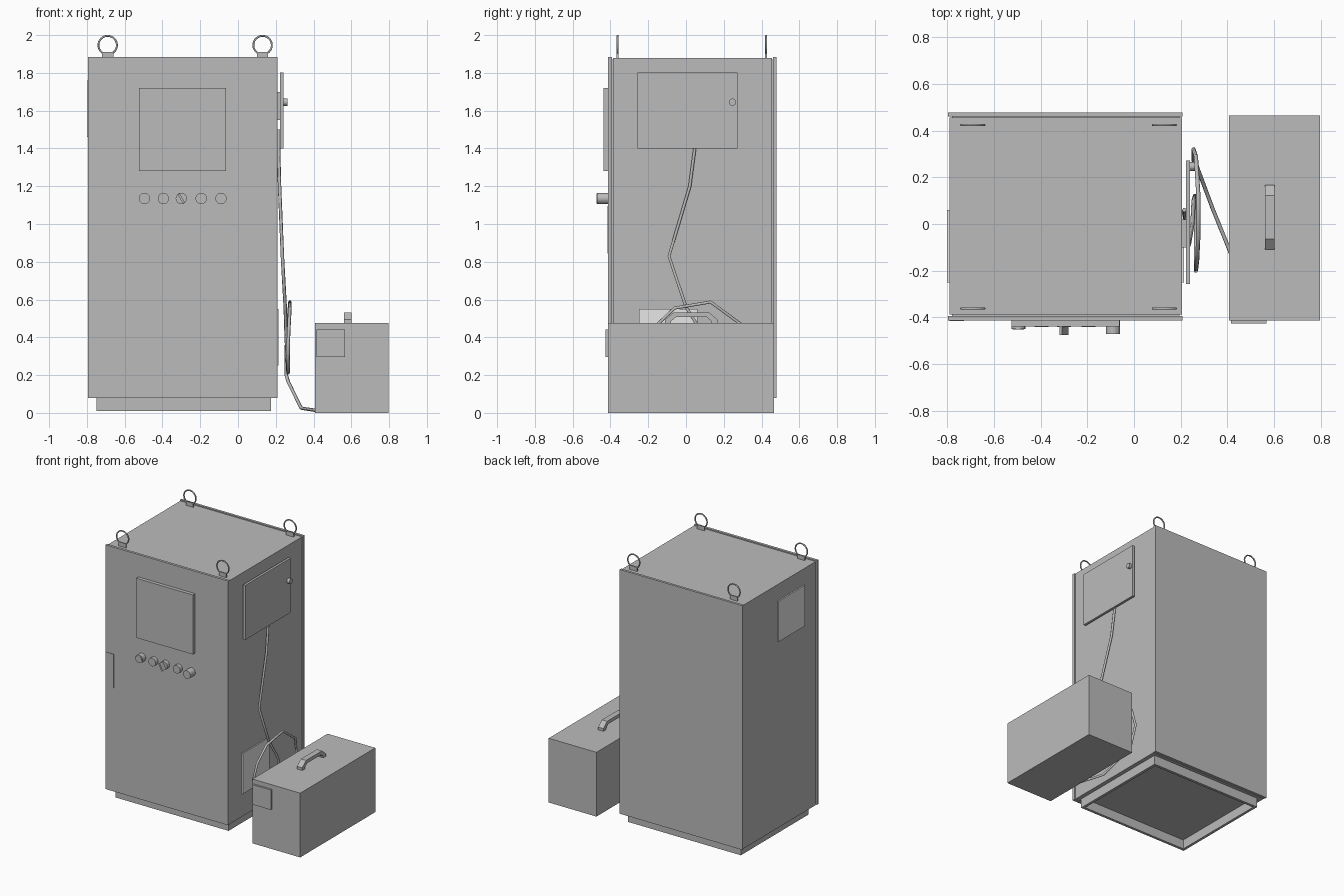
import bpy
import bmesh
from math import radians, pi
from mathutils import Matrix, Vector

old = bpy.data.objects.get("Cube")
if old:
    bpy.data.objects.remove(old, do_unlink=True)


def material(name, value):
    m = bpy.data.materials.new(name)
    m.use_nodes = True
    colour = (value, value, value, 1)
    m.diffuse_color = colour
    m.node_tree.nodes["Principled BSDF"].inputs["Base Color"].default_value = colour
    return m


grey = material("painted grey", 0.5)
pale = material("pale filter grey", 0.8)


def finish(name, bm, mat=grey):
    bmesh.ops.recalc_face_normals(bm, faces=bm.faces)
    mesh = bpy.data.meshes.new(name)
    bm.to_mesh(mesh)
    bm.free()
    mesh.materials.append(mat)
    ob = bpy.data.objects.new(name, mesh)
    bpy.context.collection.objects.link(ob)
    return ob


def box(name, x, y, z, mat=grey):
    bm = bmesh.new()
    size = Matrix.Diagonal((x[1] - x[0], y[1] - y[0], z[1] - z[0], 1))
    mid = Vector((sum(x), sum(y), sum(z))) / 2
    bmesh.ops.create_cube(bm, size=1, matrix=Matrix.Translation(mid) @ size)
    return finish(name, bm, mat)


def cylinder(name, centre, radius, depth, axis, sides=16):
    bm = bmesh.new()
    turn = Matrix.Rotation(pi / 2, 4, "X" if axis == "Y" else "Y")
    bmesh.ops.create_cone(bm, cap_ends=True, segments=sides, radius1=radius,
                          radius2=radius, depth=depth,
                          matrix=Matrix.Translation(centre) @ turn)
    return finish(name, bm)


def prism(name, profile, x):
    """Extrude a (y, z) outline between two x positions."""
    bm = bmesh.new()
    face = bm.faces.new([bm.verts.new((x[0], y, z)) for y, z in profile])
    new = bmesh.ops.extrude_face_region(bm, geom=[face])["geom"]
    moved = [v for v in new if isinstance(v, bmesh.types.BMVert)]
    bmesh.ops.translate(bm, verts=moved, vec=(x[1] - x[0], 0, 0))
    return finish(name, bm)


# Cabinet shell, door and back panel with narrow seams
box("cabinet_body", (-0.79, 0.205), (-0.387, 0.455), (0.08, 1.88))
box("door_seal", (-0.78, 0.195), (-0.395, -0.38), (0.09, 1.87))
box("front_door", (-0.795, 0.208), (-0.412, -0.393), (0.08, 1.885))
box("back_seal", (-0.78, 0.195), (0.45, 0.465), (0.09, 1.87))
box("back_panel", (-0.795, 0.208), (0.46, 0.478), (0.08, 1.885))

# Hollow plinth made of four rails
for side, x in (("left", 0.155), ("right", -0.75)):
    box("plinth_rail_" + side, (x, x + 0.02), (-0.36, 0.43), (0.01, 0.08))
for side, y in (("front", -0.36), ("back", 0.41)):
    box("plinth_rail_" + side, (-0.75, 0.175), (y, y + 0.02), (0.01, 0.08))

# Lifting eyes on the four roof corners
for x in (-0.69, 0.13):
    for y in (-0.362, 0.424):
        box("lifting_eye_foot", (x - 0.03, x + 0.03), (y - 0.005, y + 0.005), (1.875, 1.91))
        bpy.ops.mesh.primitive_torus_add(
            major_radius=0.049, minor_radius=0.005, major_segments=32, minor_segments=8,
            location=(x, y, 1.947), rotation=(pi / 2, 0, 0))
        ring = bpy.context.object
        ring.name = "lifting_eye"
        ring.data.materials.append(grey)
        bpy.ops.object.shade_smooth_by_angle(angle=radians(50))

# Front screen, row of controls and door latch
box("front_screen", (-0.525, -0.063), (-0.438, -0.41), (1.28, 1.72))
for x, reach in ((-0.495, 0.04), (-0.395, 0.03), (-0.3, 0.03), (-0.195, 0.03), (-0.09, 0.06)):
    cylinder("control_button", (x, -0.41 - reach / 2, 1.135), 0.03, reach, "Y")
cylinder("button_collar", (-0.495, -0.425, 1.135), 0.024, 0.055, "Y")
grip = box("selector_grip", (-0.006, 0.006), (-0.475, -0.435), (-0.028, 0.028))
grip.location = (-0.3, 0, 1.135)
grip.rotation_euler = (0, radians(-30), 0)
box("latch_plate", (-0.79, -0.727), (-0.416, -0.41), (0.845, 1.095))

# Side display with its mount and lock
box("display_mount", (0.2, 0.224), (-0.1, 0.02), (1.55, 1.7))
box("side_display", (0.222, 0.24), (-0.257, 0.272), (1.4, 1.803))
cylinder("display_lock", (0.248, 0.246, 1.645), 0.019, 0.026, "X")

# Ventilation filters on both sides
box("lower_filter", (0.2, 0.214), (-0.25, 0.06), (0.25, 0.55), pale)
box("upper_filter", (-0.8, -0.79), (-0.25, 0.06), (1.46, 1.76), pale)

# Carrying case with front plate and handle
box("case", (0.407, 0.797), (-0.412, 0.465), (0, 0.475))
box("case_plate", (0.415, 0.567), (-0.426, -0.41), (0.295, 0.442))
prism("case_handle", [(-0.11, 0.47), (-0.11, 0.495), (-0.065, 0.532), (0.122, 0.532),
                      (0.166, 0.495), (0.166, 0.47), (0.135, 0.47), (0.135, 0.485),
                      (0.11, 0.507), (-0.053, 0.507), (-0.08, 0.485), (-0.08, 0.47)],
      (0.56, 0.602))

# Cable hanging from the display, coiled, then running to the case
path = [(0.215, 0.06, 1.5), (0.215, 0.045, 1.39), (0.22, 0.02, 1.2), (0.235, -0.09, 0.83),
        (0.25, 0, 0.56), (0.255, 0.1, 0.4), (0.26, 0.12, 0.3), (0.265, 0.04, 0.21),
        (0.265, -0.12, 0.22), (0.265, -0.2, 0.35), (0.27, -0.16, 0.46), (0.275, -0.06, 0.555),
        (0.275, 0.13, 0.587), (0.265, 0.29, 0.47), (0.255, 0.32, 0.34), (0.255, 0.27, 0.2),
        (0.268, 0.25, 0.16), (0.335, 0.07, 0.025), (0.42, -0.14, 0.012)]
curve = bpy.data.curves.new("cable", "CURVE")
curve.dimensions = "3D"
curve.bevel_depth = 0.009
curve.bevel_resolution = 1
curve.use_fill_caps = True
spline = curve.splines.new("POLY")
spline.points.add(len(path) - 1)
for point, co in zip(spline.points, path):
    point.co = (*co, 1)
curve.materials.append(grey)
bpy.context.collection.objects.link(bpy.data.objects.new("cable", curve))
